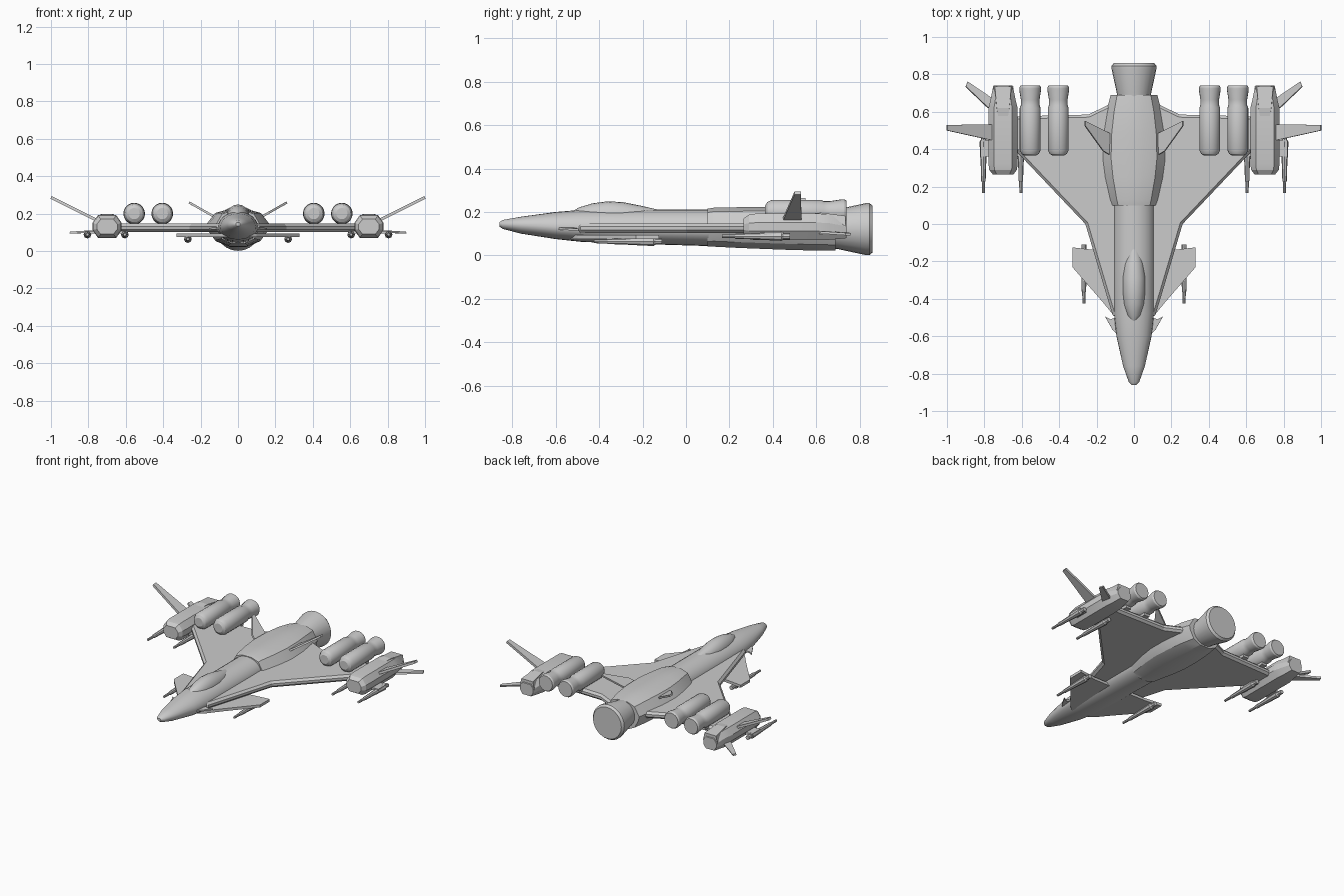
import bpy, bmesh
from math import cos, sin, pi, radians
from mathutils import Vector

if "Cube" in bpy.data.objects:
    bpy.data.objects.remove(bpy.data.objects["Cube"])


def finish(name, bm, mirror=False, angle=30, bevel=0):
    bmesh.ops.recalc_face_normals(bm, faces=bm.faces)
    me = bpy.data.meshes.new(name)
    bm.to_mesh(me)
    bm.free()
    if angle:
        me.shade_smooth()
        me.set_sharp_from_angle(angle=radians(angle))
    ob = bpy.data.objects.new(name, me)
    bpy.context.collection.objects.link(ob)
    if bevel:
        b = ob.modifiers.new("Bevel", 'BEVEL')
        b.width = bevel
        b.segments = 1
    if mirror:
        ob.modifiers.new("Mirror", 'MIRROR').use_mirror_merge = False
    return ob


def loft(name, rings, **kw):
    """Skin a list of equal-length point rings, with capped ends."""
    bm = bmesh.new()
    vs = [[bm.verts.new(p) for p in r] for r in rings]
    n = len(vs[0])
    for a, b in zip(vs, vs[1:]):
        for i in range(n):
            j = (i + 1) % n
            bm.faces.new((a[i], a[j], b[j], b[i]))
    bm.faces.new(vs[0])
    bm.faces.new(vs[-1])
    return finish(name, bm, **kw)


def oval(y, w, zb, zm, zt, x=0, n=24):
    ring = []
    for i in range(n):
        s = sin(2 * pi * i / n)
        ring.append((x + w * cos(2 * pi * i / n), y, zm + s * (zt - zm if s > 0 else zm - zb)))
    return ring


def lathe(name, x, z, profile, n=20, **kw):
    """Round part along y from (y, radius) pairs."""
    return loft(name, [oval(y, r, z - r, z, z + r, x, n) for y, r in profile], **kw)


def plate(name, pts, t, bevel=0):
    """Mirrored flat panel: a polygon thickened along its normal."""
    p = [Vector(q) for q in pts]
    nrm = (p[1] - p[0]).cross(p[2] - p[1]).normalized() * t / 2
    return loft(name, [[q - nrm for q in p], [q + nrm for q in p]],
                mirror=True, angle=0, bevel=bevel)


# Forward fuselage and canopy
hull = [(-.86, .012, .133, .143, .153), (-.845, .028, .122, .143, .163),
        (-.76, .058, .10, .14, .178), (-.6, .094, .075, .13, .2),
        (-.48, .107, .062, .125, .21), (-.2, .11, .052, .12, .212),
        (.2, .11, .04, .12, .212)]
loft("forward_fuselage", [oval(*s) for s in hull])
glass = [(-.525, .012, .203), (-.49, .04, .222), (-.43, .055, .24), (-.36, .062, .249),
         (-.29, .062, .245), (-.21, .052, .229), (-.13, .025, .211)]
loft("canopy", [oval(y, w, .15, .18, zt, n=20) for y, w, zt in glass], angle=40)

# Angular engine housing behind
half = [(.3, 1), (.72, .9), (1, .58), (.95, .42), (.72, .14), (.3, 0)]
section = half + [(-x, z) for x, z in reversed(half)]
housing = [(.1, .118, .04, .215), (.13, .128, .04, .22), (.25, .156, .034, .222),
           (.35, .17, .03, .223), (.48, .166, .025, .223), (.6, .148, .022, .22),
           (.69, .125, .022, .21)]
loft("engine_housing", [[(x * w, y, zb + z * (zt - zb)) for x, z in section]
                        for y, w, zb, zt in housing], angle=25)

# Main nozzle
lathe("main_nozzle", 0, .121, [(.66, .088), (.7, .092), (.83, .12), (.845, .12), (.86, .108)], n=24)

# Wings with long strakes
wing = [(.05, -.5), (.11, -.5), (.15, -.37), (.26, 0), (.64, .4), (.64, .575),
        (.245, .585), (.13, .64), (.05, .64)]
plate("wing", [(x, y, .124) for x, y in wing], .044, bevel=.014)

# Canards and small nose fins
canard = [(.06, -.53), (.1, -.5), (.165, -.42), (.33, -.23), (.33, -.125), (.2, -.14), (.06, -.14)]
plate("canard", [(x, y, .085) for x, y in canard], .018)
plate("nose_fin", [(.07, -.61, .125), (.115, -.565, .122), (.155, -.495, .118),
                   (.125, -.51, .12), (.07, -.49, .125)], .01)

# Dorsal fins on the housing
plate("dorsal_fin", [(.13, .37, .185), (.165, .39, .205), (.262, .525, .26),
                     (.262, .55, .26), (.13, .485, .185)], .012)

# Wingtip pods with chamfered section
pod_half = [(.62, 1), (1, .66), (1, .34), (.62, 0)]
pod_sec = pod_half + [(-x, z) for x, z in reversed(pod_half)]
pod = [(.265, .055, .09, .17), (.29, .074, .075, .187), (.32, .078, .07, .192),
       (.62, .078, .07, .192), (.66, .068, .072, .188), (.73, .054, .078, .165),
       (.74, .05, .08, .16)]
loft("wingtip_pod", [[(.7 + x * w, y, zb + z * (zt - zb)) for x, z in pod_sec]
                     for y, w, zb, zt in pod], mirror=True, angle=20)
# Raised fairing on the pod's rear
fair = [(.56, .03, .19), (.62, .042, .197), (.735, .055, .182)]
loft("pod_fairing", [[(.7 - w, y, .13), (.7 - w * .8, y, z), (.7 + w * .8, y, z), (.7 + w, y, .13)]
                     for y, w, z in fair], mirror=True, angle=0)

# Pod fins: canted upper and swept lower
plate("pod_upper_fin", [(.75, .445, .162), (1, .5, .287), (1, .53, .287), (.75, .532, .162)], .016)
plate("pod_lower_fin", [(.75, .6, .105), (.79, .63, .105), (.9, .735, .098),
                        (.89, .76, .098), (.75, .665, .105)], .012)

# Twin boosters above each wing
for label, x in (("inner", .405), ("outer", .555)):
    lathe(label + "_booster", x, .2, [(.365, .03), (.375, .046), (.395, .056), (.62, .056),
          (.635, .05), (.665, .05), (.715, .058), (.73, .058), (.74, .052)], mirror=True)
    bm = bmesh.new()
    bmesh.ops.create_cube(bm, size=1)
    for v in bm.verts:
        v.co = Vector((x + v.co.x * .04, .51 + v.co.y * .2, .145 + v.co.z * .03))
    finish(label + "_booster_mount", bm, mirror=True, angle=0)

# Guns: slim barrel, receiver, rear block
for label, x, y, z in (("canard", .268, -.425, .064), ("pod_outer", .805, .165, .088),
                       ("pod_inner", .605, .165, .088)):
    lathe(label + "_gun", x, z, [(y, .008), (y + .06, .009), (y + .065, .012), (y + .14, .014),
          (y + .19, .017), (y + .275, .021), (y + .285, .014), (y + .315, .014)],
          n=8, mirror=True, angle=20)
plate("pod_gun_rail", [(.59, .36, .1), (.82, .36, .1), (.82, .45, .1), (.59, .45, .1)], .014)
